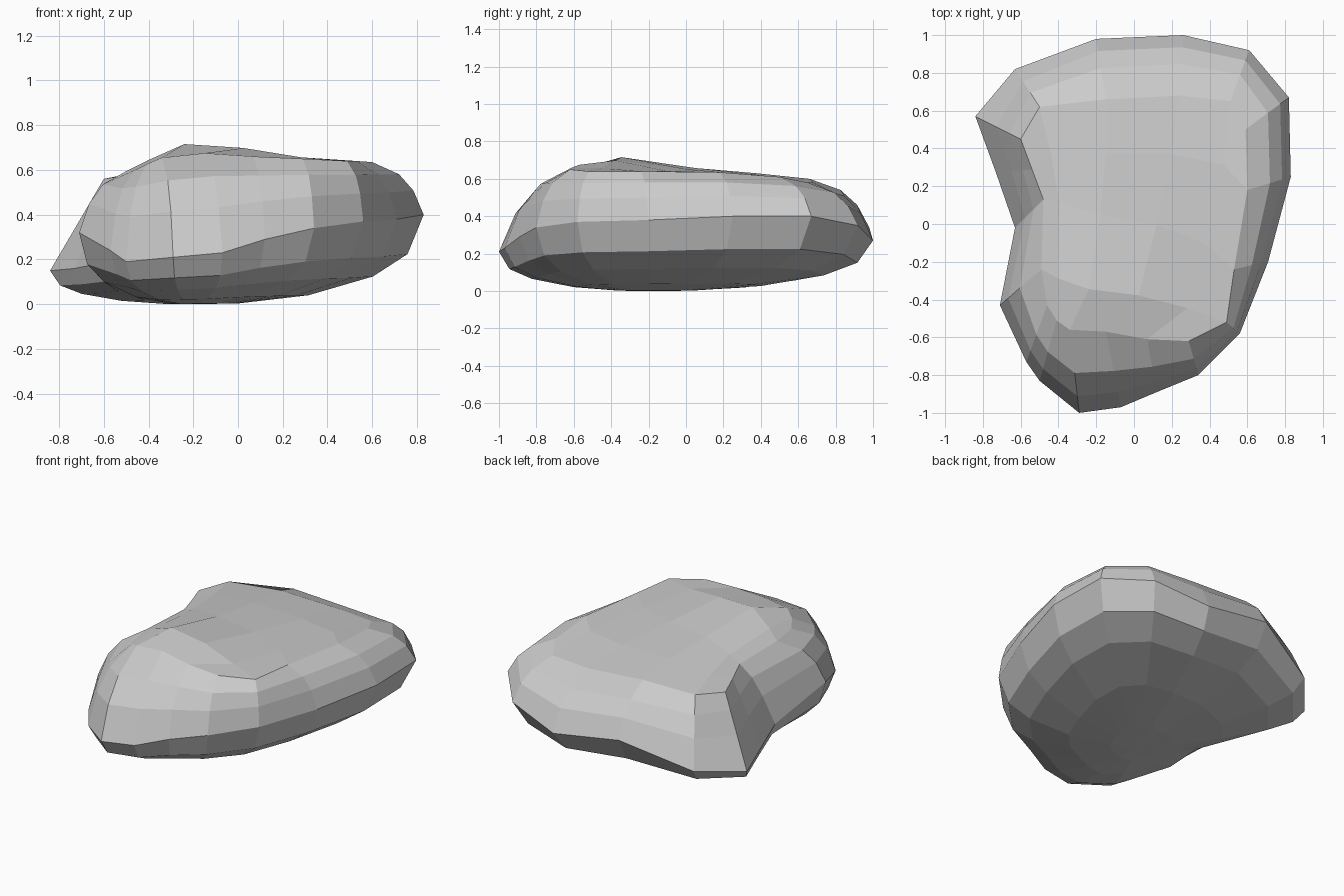
import bpy, bmesh, math
from mathutils import Vector

if "Cube" in bpy.data.objects:
    bpy.data.objects.remove(bpy.data.objects["Cube"])

# Widest outline of the rock, anticlockwise from the front
girth = [Vector(p) for p in (
    (-.29, -1, .21), (-.07, -.97, .23), (.12, -.89, .29), (.34, -.80, .34),
    (.56, -.58, .37), (.71, -.20, .38), (.83, .25, .40), (.82, .67, .40),
    (.61, .92, .35), (.26, 1, .27), (-.20, .98, .34), (-.63, .82, .19),
    (-.84, .57, .15), (-.73, .27, .16), (-.63, -.02, .18), (-.71, -.43, .32),
    (-.57, -.73, .24), (-.50, -.83, .19))]

# Rim of the flattish top, matching the outline point for point
rim = [Vector(p) for p in (
    (-.34, -.56, .655), (-.15, -.57, .675), (.07, -.61, .66), (.29, -.62, .65),
    (.49, -.52, .64), (.53, -.24, .64), (.60, .18, .635), (.59, .50, .61),
    (.51, .65, .58), (.24, .68, .58), (-.15, .66, .60), (-.50, .62, .58),
    (-.60, .45, .56), (-.54, .29, .57), (-.48, .13, .59), (-.49, -.24, .60),
    (-.46, -.43, .60), (-.41, -.51, .625))]
flat_side = {11: .5, 12: 0, 13: .1, 14: .4}    # cut flank: less bulge
peak = Vector((-.22, -.37, 0))
foot = Vector((-.2, -.2, 0))
n = len(girth)

rings = []
# Underside bowl
for s, h in ((.2, .01), (.5, .1), (.78, .31), (.93, .56)):
    rings.append([Vector((*foot.lerp(p, s).xy, p.z * h)) for p in girth])
rings.append(girth)


# Rounded flanks
def flank(i, s, h):
    s = h + (s - h) * flat_side.get(i, 1)
    a, b = girth[i], rim[i]
    return Vector((*a.lerp(b, s).xy, a.z + (b.z - a.z) * h))


for s, h in ((.2, .46), (.48, .77)):
    rings.append([flank(i, s, h) for i in range(n)])
rings.append(rim)

bm = bmesh.new()
loops = [[bm.verts.new(p) for p in r] for r in rings]
for low, high in zip(loops, loops[1:]):
    for i in range(n):
        j = (i + 1) % n
        bm.faces.new((low[i], low[j], high[j], high[i]))
bottom = bm.verts.new(foot)
for i in range(n):
    bm.faces.new((loops[0][(i + 1) % n], loops[0][i], bottom))

# Crown: a patch of quads spanned between the four sides of the rim
top = loops[-1]
front, back = [16, 17, 0, 1, 2, 3], [12, 11, 10, 9, 8, 7]
left, right = [16, 15, 14, 13, 12], [3, 4, 5, 6, 7]


def crown(c, r):
    if r == 0:
        return top[front[c]]
    if r == 4:
        return top[back[c]]
    if c == 0:
        return top[left[r]]
    if c == 5:
        return top[right[r]]
    u, v = c / 5, r / 4
    p = (rim[front[c]].lerp(rim[back[c]], v) + rim[left[r]].lerp(rim[right[r]], u)
         - rim[16].lerp(rim[3], u).lerp(rim[12].lerp(rim[7], u), v))
    d = p - peak
    if d.x < 0:
        d.x *= 2.2                             # steeper towards the left
    p.z += .01 + .06 * math.exp(-d.xy.length_squared / .1)
    return bm.verts.new(p)


grid = [[crown(c, r) for c in range(6)] for r in range(5)]
for a, b in zip(grid, grid[1:]):
    for c in range(5):
        bm.faces.new((a[c], a[c + 1], b[c + 1], b[c]))
bmesh.ops.recalc_face_normals(bm, faces=bm.faces)

mesh = bpy.data.meshes.new("rock")
bm.to_mesh(mesh)
bm.free()
bpy.context.collection.objects.link(bpy.data.objects.new("rock", mesh))
